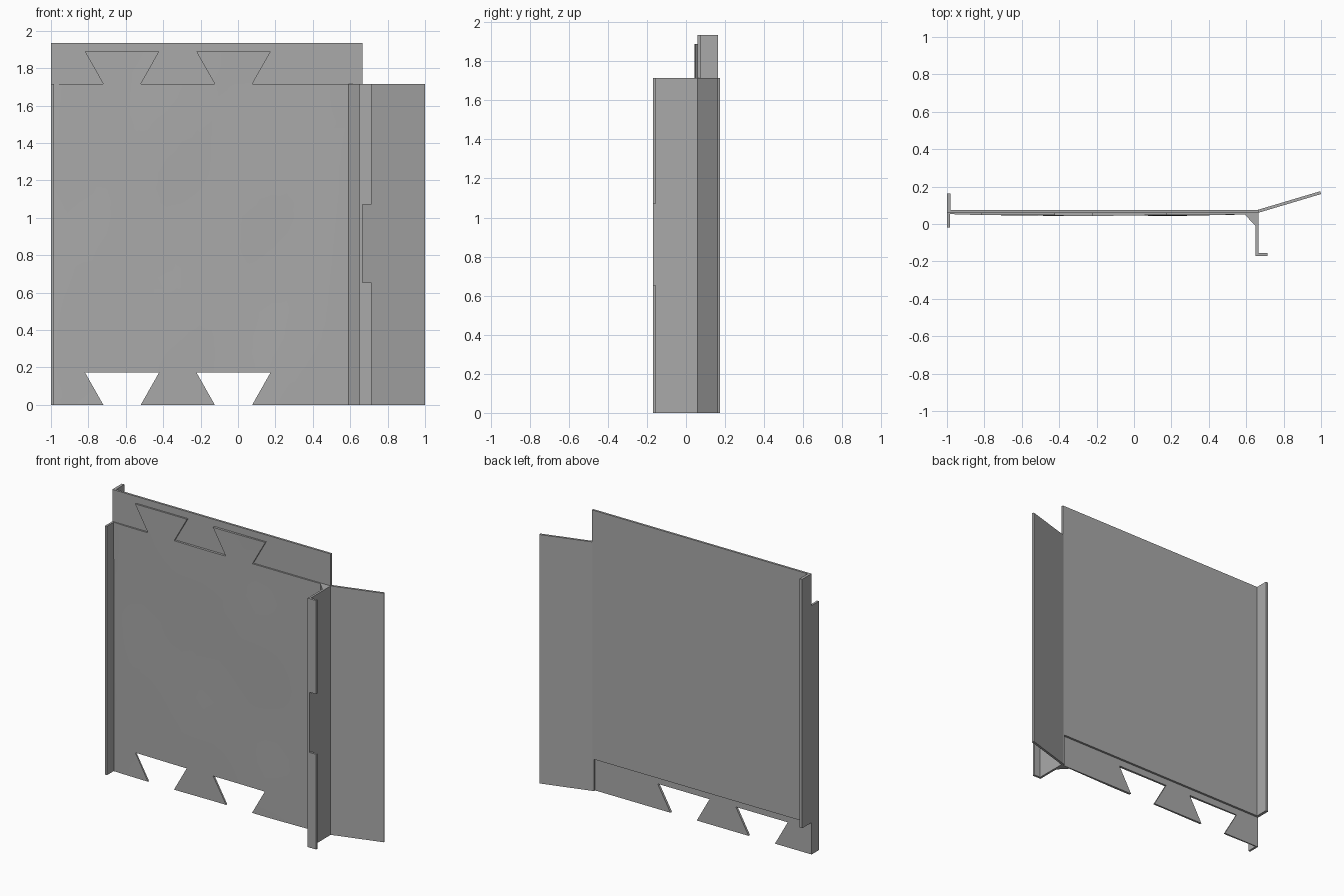
import bpy, bmesh
from math import sin, cos, pi
from mathutils import Vector

cube = bpy.data.objects.get("Cube")
if cube:
    bpy.data.objects.remove(cube, do_unlink=True)

grey = bpy.data.materials.new("plain grey")
grey.use_nodes = True
COLOUR = (0.4, 0.4, 0.4, 1)
grey.diffuse_color = COLOUR
grey.node_tree.nodes["Principled BSDF"].inputs["Base Color"].default_value = COLOUR

H = 1.715    # panel height
LAP = 0.22   # upward shift of the backing sheet


def finish(name, bm):
    bmesh.ops.recalc_face_normals(bm, faces=bm.faces)
    mesh = bpy.data.meshes.new(name)
    bm.to_mesh(mesh)
    bm.free()
    mesh.materials.append(grey)
    obj = bpy.data.objects.new(name, mesh)
    bpy.context.collection.objects.link(obj)
    return obj


def prism(points, offset):
    """Extrude a closed outline along an offset."""
    bm = bmesh.new()
    face = bm.faces.new([bm.verts.new(p) for p in points])
    new = bmesh.ops.extrude_face_region(bm, geom=[face], use_keep_orig=True)["geom"]
    verts = [v for v in new if isinstance(v, bmesh.types.BMVert)]
    bmesh.ops.translate(bm, verts=verts, vec=offset)
    return bm


def upright(name, plan, z0, z1):
    """Vertical section with a constant plan outline."""
    return finish(name, prism([(x, y, z0) for x, y in plan], (0, 0, z1 - z0)))


def box(name, x0, x1, y0, y1, z0, z1):
    return upright(name, [(x0, y0), (x1, y0), (x1, y1), (x0, y1)], z0, z1)


# Backing sheet with its rear edge flange
box("backing_sheet", -1, 0.665, 0.06, 0.075, LAP, H + LAP)
box("rear_edge_flange", -1, -0.98, 0.075, 0.163, LAP, H + LAP)

# Front edge flange
box("front_edge_flange", -1, -0.985, -0.02, 0.06, 0, H)

# Front skin: dovetail sockets below, matching tabs above
sockets = []
tabs = []
for c in (-0.62, -0.024):
    dovetail = [(c - 0.1, 0), (c - 0.198, 0.173), (c + 0.198, 0.173), (c + 0.1, 0)]
    sockets += dovetail
    tabs += [(x, z + H) for x, z in dovetail]
outline = [(-0.985, 0)] + sockets + [(0.65, 0), (0.65, H)] + tabs[::-1] + [(-0.985, H)]
bm = prism([(x, 0.05, z) for x, z in outline], (0, 0.0102, 0))
bmesh.ops.triangulate(bm, faces=bm.faces)
for axis, start, count in ((Vector((1, 0, 0)), -0.94, 20), (Vector((0, 0, 1)), 0.04, 23)):
    for i in range(count):
        bmesh.ops.bisect_plane(bm, geom=bm.verts[:] + bm.edges[:] + bm.faces[:],
                               plane_co=axis * (start + i * 0.08), plane_no=axis)

# Soft hand-made unevenness on the front of the skin
for v in bm.verts:
    if v.co.y < 0.055:
        x, z = v.co.x, v.co.z
        belly = max(0, cos((x + 0.17) / 0.82 * pi / 2)) ** 0.5
        wave = sin(5 * x + 2 * z) * cos(4 * z - 2 * x) + 0.5 * sin(9 * x - 5 * z)
        v.co.y = 0.055 - belly * (0.01 + 0.0025 * wave)
skin = finish("front_skin", bm)
bpy.context.view_layer.objects.active = skin
skin.select_set(True)
bpy.ops.object.shade_smooth_by_angle(angle=0.5)

# Angled wing, deep side flange and its corner fillet
upright("angled_wing", [(0.65, 0.06), (0.665, 0.06), (1, 0.16), (0.995, 0.175),
                        (0.66, 0.075), (0.65, 0.075)], 0, H)
box("side_flange", 0.65, 0.665, -0.17, 0.062, 0, H)
upright("corner_fillet", [(0.583, 0.06), (0.65, -0.01), (0.65, 0.06)], 0, H)

# Turned lip, interrupted by a gap half way up
box("lower_lip", 0.665, 0.715, -0.17, -0.155, 0, 0.655)
box("upper_lip", 0.665, 0.715, -0.17, -0.155, 1.07, H)
